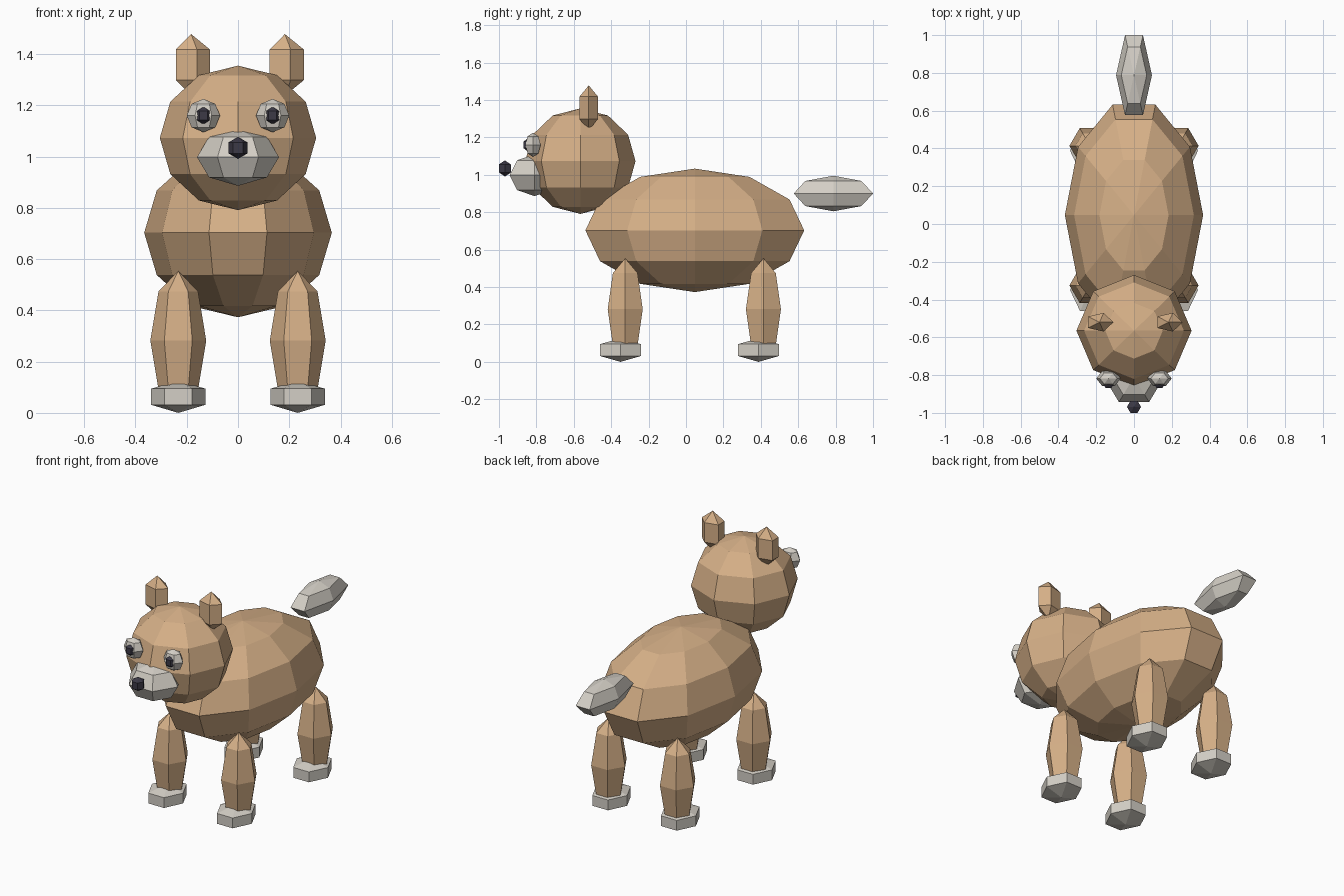
import bpy
import bmesh
import math
from mathutils import Vector

cube = bpy.data.objects.get("Cube")
if cube:
    bpy.data.objects.remove(cube, do_unlink=True)


def make_material(name, rgb):
    mat = bpy.data.materials.new(name)
    mat.use_nodes = True
    mat.diffuse_color = (*rgb, 1)
    mat.node_tree.nodes["Principled BSDF"].inputs["Base Color"].default_value = (*rgb, 1)
    return mat


tan = make_material("tan fur", (0.665, 0.429, 0.242))
pale = make_material("pale fur", (0.658, 0.624, 0.565))
dark = make_material("dark grey", (0.045, 0.041, 0.061))


def ball(name, mat, centre, radii, segments, rings):
    """Faceted ellipsoid: a half circle spun about z, starting at +x."""
    bm = bmesh.new()
    arc = []
    for i in range(rings + 1):
        a = math.pi * i / rings
        arc.append(bm.verts.new((math.sin(a), 0, math.cos(a))))
    edges = [bm.edges.new(pair) for pair in zip(arc, arc[1:])]
    bmesh.ops.spin(bm, geom=arc + edges, cent=(0, 0, 0), axis=(0, 0, 1),
                   angle=math.tau, steps=segments)
    bmesh.ops.remove_doubles(bm, verts=bm.verts[:], dist=0.001)
    bmesh.ops.recalc_face_normals(bm, faces=bm.faces[:])
    bmesh.ops.scale(bm, vec=Vector(radii), verts=bm.verts[:])
    mesh = bpy.data.meshes.new(name)
    bm.to_mesh(mesh)
    bm.free()
    mesh.materials.append(mat)
    obj = bpy.data.objects.new(name, mesh)
    obj.location = centre
    bpy.context.collection.objects.link(obj)
    return obj


# Body, head and tail
ball("body", tan, (0, 0.047, 0.703), (0.366, 0.615, 0.33), 10, 6)
ball("head", tan, (0, -0.565, 1.073), (0.305, 0.295, 0.282), 8, 6)
ball("tail", pale, (0, 0.788, 0.9), (0.095, 0.245, 0.095), 6, 4)

# Muzzle and nose
ball("muzzle", pale, (0, -0.81, 0.998), (0.16, 0.153, 0.112), 6, 4)
ball("nose", dark, (0, -0.968, 1.034), (0.043, 0.043, 0.043), 6, 3)

# Paired parts
for side, s in (("left", 1), ("right", -1)):
    ball(side + "_ear", tan, (s * 0.183, -0.52, 1.358), (0.085, 0.06, 0.12), 5, 3)
    ball(side + "_eye", pale, (s * 0.135, -0.818, 1.16), (0.065, 0.047, 0.065), 6, 4)
    ball(side + "_pupil", dark, (s * 0.135, -0.845, 1.16), (0.036, 0.03, 0.036), 6, 3)
    for end, leg_y, foot_y in (("front", -0.325, -0.35), ("back", 0.414, 0.388)):
        ball(f"{end}_{side}_leg", tan, (s * 0.233, leg_y, 0.282), (0.109, 0.108, 0.272), 6, 4)
        ball(f"{end}_{side}_foot", pale, (s * 0.233, foot_y, 0.063), (0.122, 0.147, 0.063), 6, 3)
